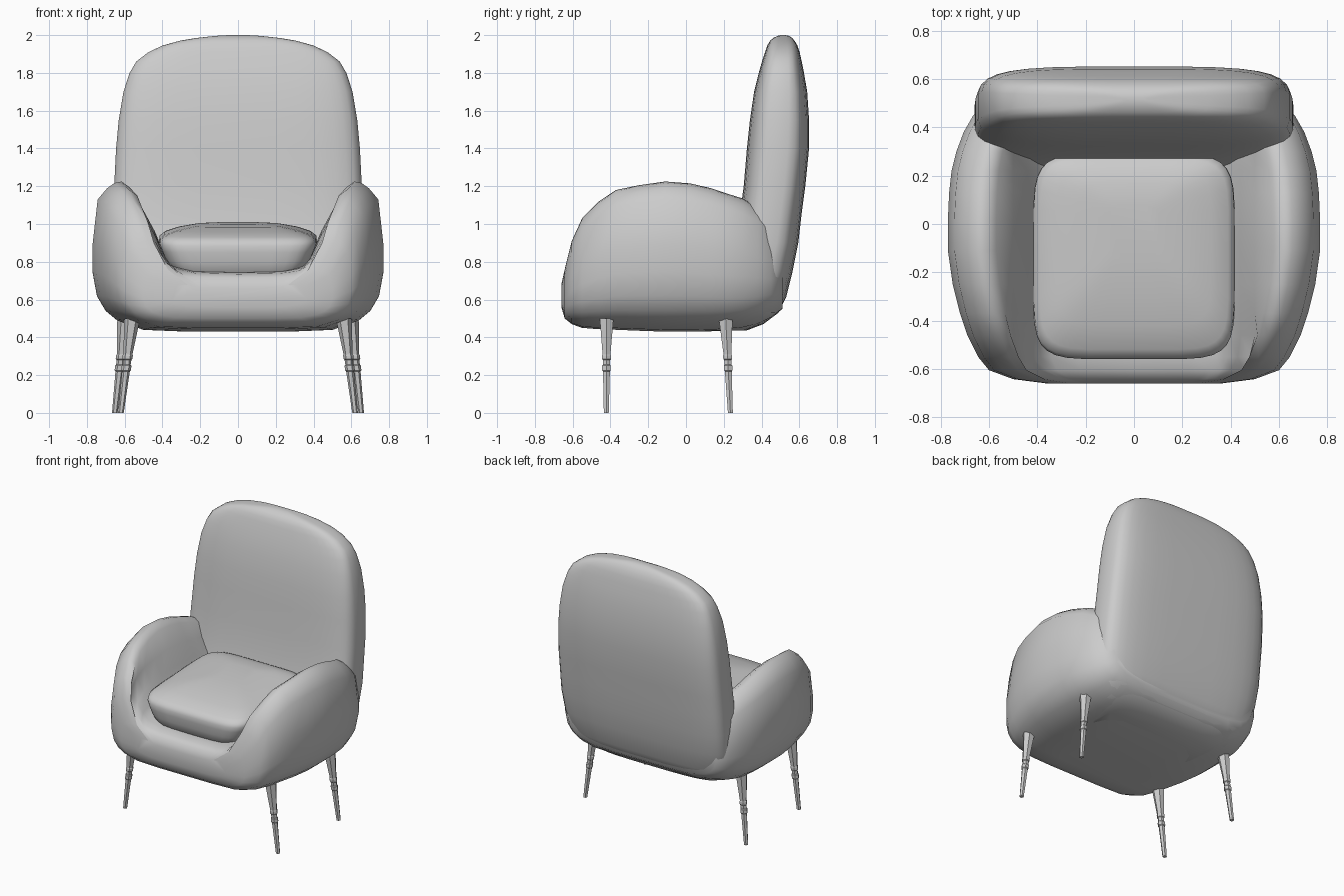
import bpy, bmesh
from math import cos, sin, pi, copysign
from mathutils import Vector

if "Cube" in bpy.data.objects:
    bpy.data.objects.remove(bpy.data.objects["Cube"])


def loft(name, rings, angle=None):
    """Skin a list of equal-length point rings and cap both ends."""
    bm = bmesh.new()
    rows = [[bm.verts.new(p) for p in ring] for ring in rings]
    n = len(rows[0])
    for a, b in zip(rows, rows[1:]):
        for i in range(n):
            j = (i + 1) % n
            bm.faces.new((a[i], a[j], b[j], b[i]))
    bm.faces.new(rows[0])
    bm.faces.new(rows[-1])
    bmesh.ops.recalc_face_normals(bm, faces=bm.faces)
    me = bpy.data.meshes.new(name)
    bm.to_mesh(me)
    bm.free()
    ob = bpy.data.objects.new(name, me)
    bpy.context.collection.objects.link(ob)
    if angle is not None:
        bpy.ops.object.select_all(action='DESELECT')
        ob.select_set(True)
        bpy.context.view_layer.objects.active = ob
        bpy.ops.object.shade_smooth_by_angle(angle=angle)
    return ob


def squircle(z, w, y0, y1, power=4.0, tilt=0.0, n=32):
    """Rounded rectangle in plan: half width w, from y0 to y1."""
    c, h = (y0 + y1) / 2, (y1 - y0) / 2
    pts = []
    for i in range(n):
        a = 2 * pi * (i + 0.5) / n
        x = copysign(abs(cos(a)) ** (2 / power), cos(a)) * w
        y = copysign(abs(sin(a)) ** (2 / power), sin(a)) * h + c
        pts.append((x, y, z + tilt * (y - c)))
    return pts


def arm_section(y, w, zb, za, zs):
    """U-shaped section: outer half width, bottom, arm top and seat heights."""
    outer = [(0, 0), (.35, 0), (.65, .012), (.83, .075), (.91, .14), (.97, .24),
             (1, .4), (1, .58), (.965, .88), (.9, .955), (.85, .99), (.8, 1)]
    half = [(u * w, zb + f * (za - zb)) for u, f in outer]
    k = min(1, w / .66)
    half.append((.74 * w, zs + .93 * (za - zs)))
    for x, g in [(.5, .68), (.44, .45), (.395, .22), (.35, .09), (.24, .02), (0, 0)]:
        half.append((x * k, zs + g * (za - zs)))
    full = half + [(-x, z) for x, z in half[-2:0:-1]]
    return [(x, y, z) for x, z in full]


# Seat shell with both arms and the rounded front lip
shell = [(-.66, .36, .56, .68, .66), (-.642, .5, .5, .76, .715), (-.605, .6, .47, .91, .735),
         (-.55, .645, .45, 1.03, .742), (-.46, .69, .443, 1.12, .745),
         (-.37, .72, .44, 1.18, .745), (-.25, .75, .435, 1.205, .745),
         (-.11, .77, .43, 1.225, .745), (.02, .77, .43, 1.215, .745),
         (.13, .765, .432, 1.19, .745), (.22, .755, .437, 1.16, .745),
         (.30, .735, .445, 1.135, .75), (.38, .705, .465, 1.09, .75),
         (.45, .665, .5, 1.03, .75), (.51, .6, .55, .93, .75)]
loft("seat_shell_with_arms", [arm_section(*s) for s in shell], 1.2)

# Tall backrest, reaching down to the underside
back = [(.436, .42, .0, .32), (.47, .52, .03, .41), (.53, .6, .1, .49), (.61, .635, .16, .53),
        (.75, .655, .22, .565), (.9, .662, .26, .595), (1.05, .66, .285, .612),
        (1.2, .657, .305, .632), (1.4, .647, .322, .652), (1.55, .633, .338, .652),
        (1.7, .608, .36, .642), (1.8, .575, .385, .625), (1.86, .54, .402, .613),
        (1.91, .475, .418, .602), (1.945, .4, .43, .59), (1.97, .31, .445, .575),
        (1.985, .22, .462, .562), (1.996, .12, .485, .545), (2.0, .05, .505, .525)]
loft("backrest", [squircle(*b) for b in back], 1.2)

# Domed seat cushion
cushion = [(.73, .31, -.5, .22), (.765, .35, -.535, .25), (.82, .385, -.55, .27),
           (.87, .405, -.558, .28), (.905, .418, -.56, .29), (.93, .415, -.55, .29),
           (.95, .39, -.52, .27), (.975, .32, -.42, .23), (.995, .22, -.3, .17),
           (1.005, .1, -.15, .08)]
loft("seat_cushion", [squircle(*c, power=6, tilt=.05) for c in cushion], 1.2)

# Splayed turned legs with two rings
leg_profile = [(.50, .042), (.31, .024), (.305, .027), (.285, .027), (.28, .022), (.255, .021),
               (.25, .026), (.225, .026), (.22, .021), (0, .015)]


def leg(name, top, foot):
    top, foot = Vector(top), Vector(foot)
    rings = []
    for z, r in leg_profile:
        c = foot.lerp(top, z / .5)
        rings.append([(c.x + r * cos(i * pi / 3), c.y + r * sin(i * pi / 3), z)
                      for i in range(6)])
    loft(name, rings)


for side, s in (("left", -1), ("right", 1)):
    leg("front_leg_" + side, (s * .56, -.42, .5), (s * .62, -.422, 0))
    leg("rear_leg_" + side, (s * .597, .21, .5), (s * .652, .235, 0))
